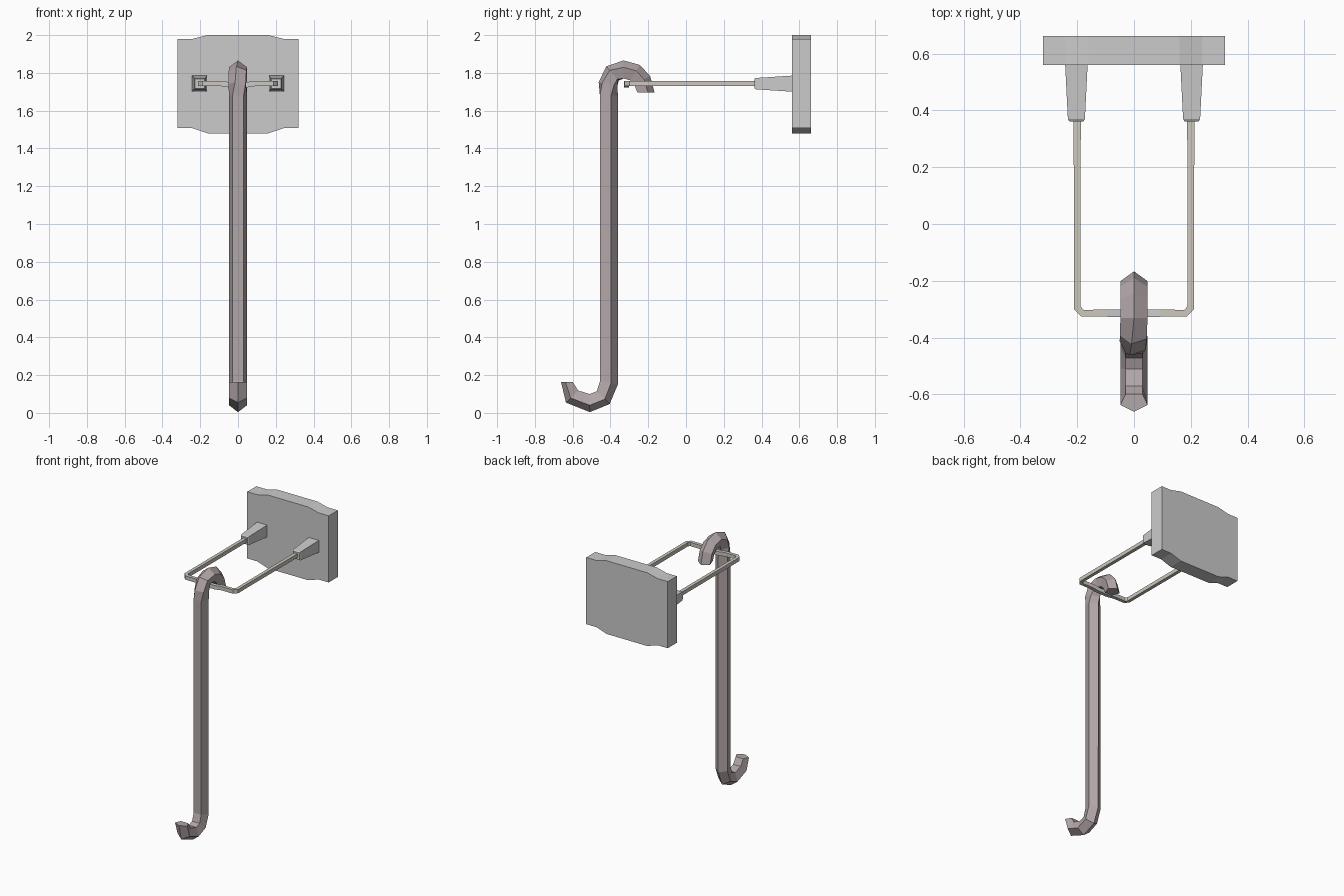
import bpy, bmesh, math
from mathutils import Vector

if "Cube" in bpy.data.objects:
    bpy.data.objects.remove(bpy.data.objects["Cube"])


def material(name, rgb):
    m = bpy.data.materials.new(name)
    m.diffuse_color = (*rgb, 1)
    m.use_nodes = True
    m.node_tree.nodes["Principled BSDF"].inputs["Base Color"].default_value = m.diffuse_color
    return m


def loft(name, rings, mat=None):
    """Skin a list of equal-sized rings and cap both ends."""
    bm = bmesh.new()
    loops = [[bm.verts.new(p) for p in ring] for ring in rings]
    n = len(loops[0])
    for a, b in zip(loops, loops[1:]):
        for i in range(n):
            j = (i + 1) % n
            bm.faces.new((a[i], a[j], b[j], b[i]))
    bm.faces.new(loops[0])
    bm.faces.new(loops[-1])
    bmesh.ops.recalc_face_normals(bm, faces=bm.faces)
    me = bpy.data.meshes.new(name)
    bm.to_mesh(me)
    bm.free()
    ob = bpy.data.objects.new(name, me)
    bpy.context.collection.objects.link(ob)
    if mat:
        me.materials.append(mat)
    return ob


def tangents(path):
    out = []
    for i in range(len(path)):
        d = Vector((0, 0))
        if i > 0:
            d += (path[i] - path[i - 1]).normalized()
        if i < len(path) - 1:
            d += (path[i + 1] - path[i]).normalized()
        out.append(d.normalized())
    return out


steel = material("hook_metal", (0.45, 0.385, 0.395))
wire = material("rod_metal", (0.61, 0.58, 0.51))

# Wall plate: shallow raised middle on top and bottom edges
half = [(0.32, 1.98), (0.24, 1.98), (0.16, 2.0)]
low = [(0.16, 1.48), (0.24, 1.507), (0.32, 1.507)]
prof = half + [(-x, z) for x, z in reversed(half)]
prof += [(-x, z) for x, z in reversed(low)] + low
loft("wall_plate", [[(x, y, z) for x, z in prof] for y in (0.56, 0.662)])

# Tapered sockets and the two sides of the rod
for side, s in (("left", -1), ("right", 1)):
    rings = []
    for y, hx, hz in ((0.57, 0.04, 0.043), (0.37, 0.030, 0.030), (0.362, 0.025, 0.025)):
        rings.append([(s * 0.203 + a * hx, y, 1.743 + b * hz)
                      for a, b in ((-1, -1), (1, -1), (1, 1), (-1, 1))])
    loft(side + "_socket", rings)

    path = [Vector(p) for p in ((0.2, 0.38), (0.2, -0.295), (0.182, -0.314), (0.092, -0.314))]
    rings = []
    for p, t in zip(path, tangents(path)):
        nrm = Vector((-t.y, t.x)) * 0.0125
        rings.append([(s * (p.x + a * nrm.x), p.y + a * nrm.y, 1.744 + b * 0.0135)
                      for a, b in ((-1, -1), (1, -1), (1, 1), (-1, 1))])
    loft(side + "_rod", rings, wire)

# Slightly dipped saddle that carries the hook
rings = []
for x, z in ((-0.093, 1.744), (-0.045, 1.737), (0.045, 1.737), (0.093, 1.744)):
    rings.append([(x, -0.314 + a * 0.013, z + b * 0.014)
                  for a, b in ((-1, -1), (1, -1), (1, 1), (-1, 1))])
loft("rod_saddle", rings)

# S-shaped pole hook: five-sided bar, path in (y, z), twist in degrees, depth scale
hook = [(-0.217, 1.697, 0, 0.95), (-0.236, 1.757, 0, 1), (-0.272, 1.797, 0, 1),
        (-0.33, 1.813, 0, 1), (-0.388, 1.795, -10, 1), (-0.413, 1.74, -18, 1),
        (-0.413, 1.68, -36, 1), (-0.413, 0.16, -36, 1), (-0.442, 0.084, -36, 1),
        (-0.51, 0.057, -36, 1), (-0.60, 0.09, -36, 0.95), (-0.627, 0.163, -36, 0.65)]
path = [Vector(h[:2]) for h in hook]
tans = tangents(path)
tans[0] = tans[-1] = Vector((0, 1))
R = 0.053
rings = []
for (y, z, tw, k), t in zip(hook, tans):
    nrm = Vector((t.y, -t.x))
    if y < -0.62:
        nrm = Vector((1, 0))
    ring = []
    for i in range(5):
        a = math.radians(tw + 72 * i)
        d = R * k * math.cos(a)
        ring.append((R * 0.95 * math.sin(a), y + nrm.x * d, z + nrm.y * d))
    rings.append(ring)
loft("pole_hook", rings, steel)
